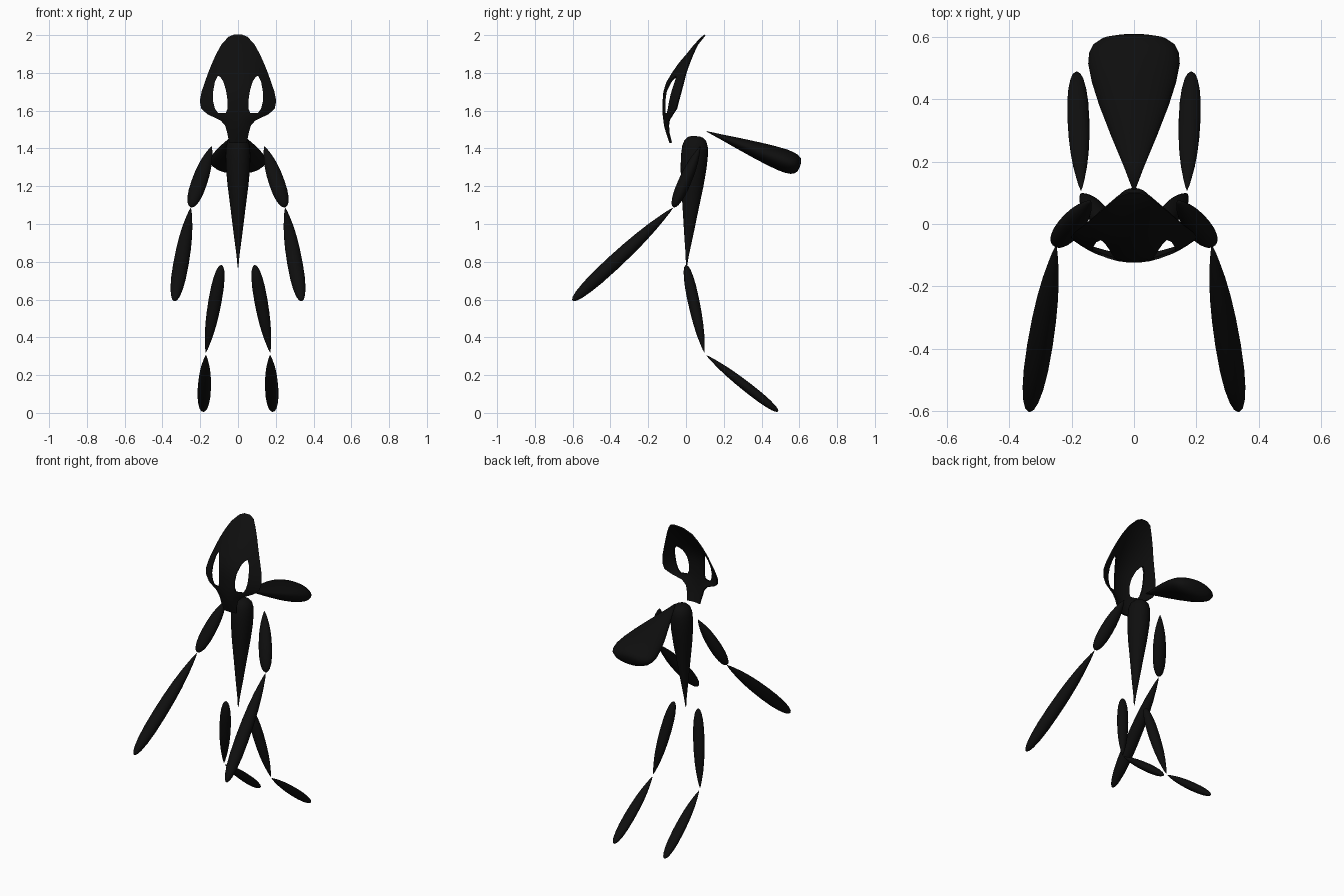
import bpy, bmesh, math
from mathutils import Vector

if "Cube" in bpy.data.objects:
    bpy.data.objects.remove(bpy.data.objects["Cube"])

black = bpy.data.materials.new("matte black")
black.diffuse_color = (0.0045, 0.0045, 0.0045, 1)
black.use_nodes = True
black.node_tree.nodes["Principled BSDF"].inputs["Base Color"].default_value = black.diffuse_color


def add_object(name, bm, material=True):
    bmesh.ops.recalc_face_normals(bm, faces=bm.faces)
    for f in bm.faces:
        f.smooth = True
    me = bpy.data.meshes.new(name)
    bm.to_mesh(me)
    bm.free()
    ob = bpy.data.objects.new(name, me)
    bpy.context.collection.objects.link(ob)
    if material:
        me.materials.append(black)
    return ob


# (position along the axis, share of full radius), pointed start to fuller end
CLUB = [(0, .03), (.04, .2), (.1, .38), (.2, .63), (.32, .83), (.45, .95), (.6, 1),
        (.75, .96), (.86, .82), (.94, .6), (.98, .38), (1, .12)]
FAT = [(0, .03), (.1, .13), (.25, .34), (.45, .6), (.62, .83), (.76, .97), (.85, 1),
       (.92, .96), (.965, .82), (.99, .58), (1, .3)]
LEAF = [(0, .03), (.15, .22), (.35, .5), (.55, .76), (.7, .92), (.82, 1), (.89, .98),
        (.94, .9), (.98, .7), (.995, .45), (1, .2)]


def spindle(name, a, b, half_w, half_d, profile, sides=24):
    """Elliptical turned shape running from point a to point b."""
    a, b = Vector(a), Vector(b)
    axis = (b - a).normalized()
    u = Vector((1, 0, 0))
    u = (u - axis * u.dot(axis)).normalized()
    v = axis.cross(u)
    bm = bmesh.new()
    rings = []
    for t, r in profile:
        c = a.lerp(b, t)
        rings.append([bm.verts.new(c + u * math.cos(k) * half_w * r + v * math.sin(k) * half_d * r)
                      for k in (2 * math.pi * i / sides for i in range(sides))])
    for p, q in zip(rings, rings[1:]):
        for i in range(sides):
            j = (i + 1) % sides
            bm.faces.new((p[i], p[j], q[j], q[i]))
    bm.faces.new(rings[0])
    bm.faces.new(rings[-1])
    return add_object(name, bm)


# Body and rear abdomen
spindle("torso", (0, .002, .77), (0, .052, 1.465), .066, .071, FAT)
spindle("abdomen", (0, .11, 1.49), (0, .603, 1.305), .147, .06, LEAF, 32)

# Arms and legs, mirrored
for s, side in ((-1, "right"), (1, "left")):
    spindle(side + "_upper_arm", (s * .14, .075, 1.41), (s * .25, -.066, 1.09), .042, .034, CLUB)
    spindle(side + "_forearm", (s * .25, -.07, 1.085), (s * .336, -.6, .595), .041, .039, CLUB)
    spindle(side + "_thigh", (s * .17, .097, .32), (s * .088, .0, .782), .035, .031, CLUB)
    spindle(side + "_shin", (s * .17, .108, .305), (s * .184, .487, .008), .035, .026, CLUB)

# Mask: height, half width, depth at centre, depth at edge
rows = [(2.0, .02, .1, .1), (1.988, .05, .085, .09), (1.95, .085, .048, .06), (1.9, .113, .008, .037),
        (1.85, .135, -.035, .017), (1.8, .155, -.07, 0), (1.75, .173, -.1, -.013),
        (1.7, .19, -.116, -.026), (1.65, .2, -.12, -.04), (1.61, .192, -.12, -.05),
        (1.582, .16, -.12, -.068), (1.55, .09, -.116, -.088), (1.52, .065, -.112, -.093),
        (1.48, .055, -.101, -.09), (1.43, .045, -.084, -.078)]
N = 16
bm = bmesh.new()
grid = []
for z, w, c, e in rows:
    ks = [2 * i / N - 1 for i in range(N + 1)]
    grid.append([bm.verts.new((k * w, c + (e - c) * k * k, z)) for k in ks])
for p, q in zip(grid, grid[1:]):
    for i in range(N):
        bm.faces.new((p[i], p[i + 1], q[i + 1], q[i]))
mask = add_object("mask", bm)
solid = mask.modifiers.new("shell", 'SOLIDIFY')
solid.thickness = .008
solid.offset = 0

# Eye openings cut through the mask
eye = [(.106, 1.785), (.122, 1.755), (.132, 1.7), (.132, 1.65), (.122, 1.61), (.106, 1.588),
       (.064, 1.588), (.056, 1.61), (.056, 1.66), (.064, 1.71), (.078, 1.755), (.093, 1.778)]
bm = bmesh.new()
for s in (-1, 1):
    front = [bm.verts.new((s * x, -.3, z)) for x, z in eye]
    back = [bm.verts.new((s * x, .2, z)) for x, z in eye]
    bm.faces.new(front)
    bm.faces.new(back)
    for i in range(len(eye)):
        j = (i + 1) % len(eye)
        bm.faces.new((front[i], front[j], back[j], back[i]))
cutter = add_object("eye_cutter", bm, False)
cut = mask.modifiers.new("eyes", 'BOOLEAN')
cut.operation = 'DIFFERENCE'
cut.solver = 'EXACT'
cut.object = cutter

# Apply the modifiers, then drop the cutter
bpy.context.view_layer.objects.active = mask
mask.select_set(True)
for m in ("shell", "eyes"):
    bpy.ops.object.modifier_apply(modifier=m)
bpy.ops.object.shade_smooth_by_angle(angle=math.radians(40))
bpy.data.objects.remove(cutter)
